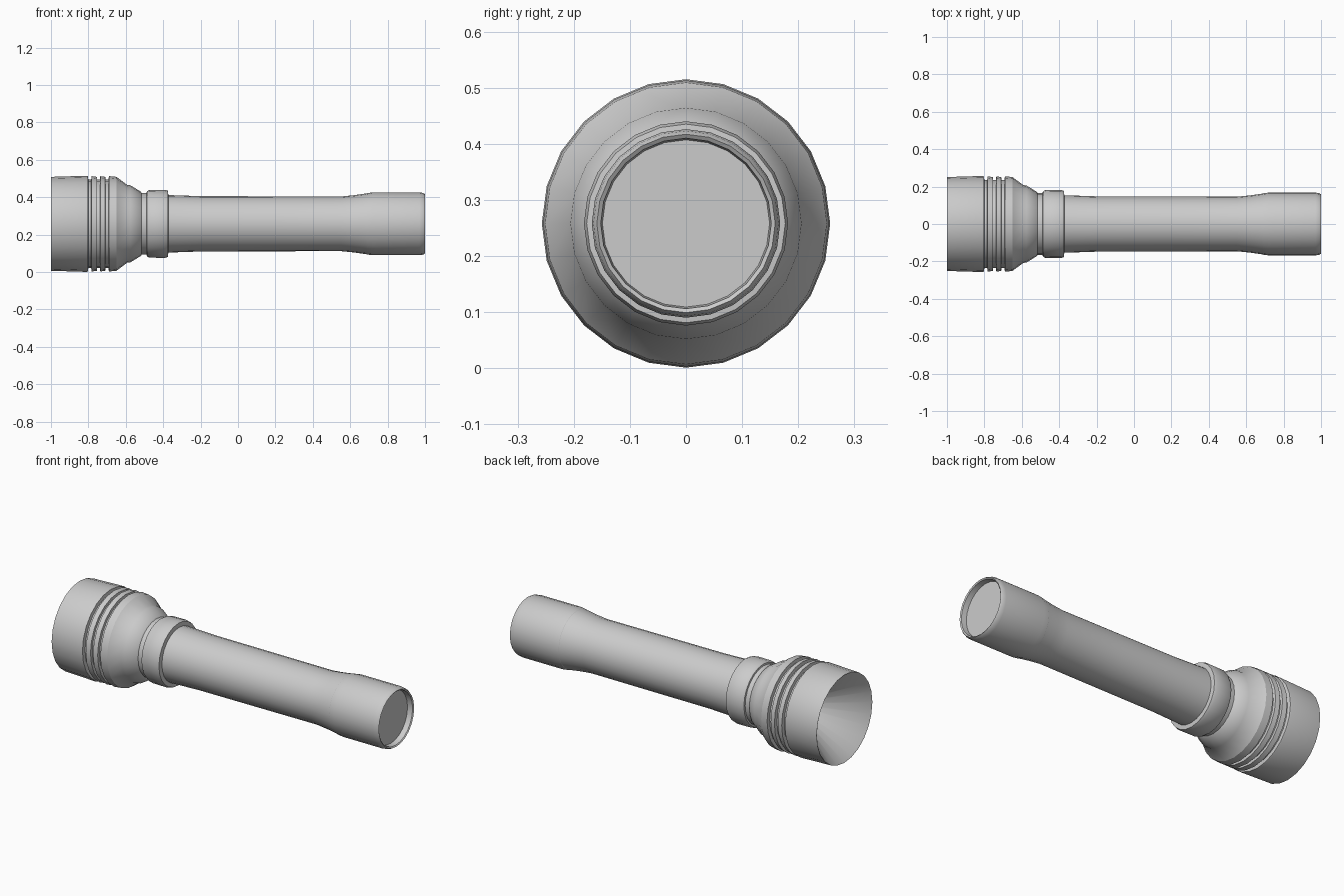
import bpy, bmesh, math

if "Cube" in bpy.data.objects:
    bpy.data.objects.remove(bpy.data.objects["Cube"])

AXIS_Z = 0.258
SIDES = 24


def lathe(name, profile, cap_start=False, cap_end=False):
    """Revolve (x, radius) points around the long axis."""
    bm = bmesh.new()
    rings = []
    for x, r in profile:
        rings.append([bm.verts.new((x, r * math.sin(2 * math.pi * i / SIDES),
                                    AXIS_Z + r * math.cos(2 * math.pi * i / SIDES)))
                      for i in range(SIDES)])
    for a, b in zip(rings, rings[1:]):
        for i in range(SIDES):
            j = (i + 1) % SIDES
            bm.faces.new((a[i], a[j], b[j], b[i]))
    if cap_start:
        bm.faces.new(rings[0])
    if cap_end:
        bm.faces.new(rings[-1])
    bmesh.ops.recalc_face_normals(bm, faces=bm.faces)
    mesh = bpy.data.meshes.new(name)
    bm.to_mesh(mesh)
    bm.free()
    obj = bpy.data.objects.new(name, mesh)
    bpy.context.collection.objects.link(obj)
    bpy.ops.object.select_all(action='DESELECT')
    obj.select_set(True)
    bpy.context.view_layer.objects.active = obj
    bpy.ops.object.shade_smooth_by_angle(angle=math.radians(30))
    return obj


# Head: hollow reflector, bezel, cooling grooves and tapered shoulder
head = [(-0.70, 0.035), (-0.998, 0.247), (-1.0, 0.251), (-0.81, 0.257), (-0.803, 0.255)]
for start, end in ((-0.782, -0.755), (-0.736, -0.710), (-0.690, -0.650)):
    head += [(start - 0.018, 0.236), (start - 0.003, 0.236), (start, 0.255), (end, 0.251)]
head += [(-0.592, 0.208), (-0.575, 0.206), (-0.52, 0.172), (-0.515, 0.165), (-0.48, 0.165)]
lathe("head", head, cap_start=True)

# Switch collar behind the head
lathe("collar", [(-0.49, 0.160), (-0.487, 0.174), (-0.475, 0.181), (-0.39, 0.182),
                 (-0.375, 0.177), (-0.372, 0.150)])

# Battery tube flaring towards the tail
lathe("battery_tube", [(-0.38, 0.154), (-0.20, 0.148), (0.20, 0.147), (0.55, 0.146),
                       (0.62, 0.153), (0.69, 0.163)])

# Tail cap with recessed end disc
lathe("tail_cap", [(0.685, 0.160), (0.69, 0.164), (0.72, 0.168), (0.97, 0.168), (0.99, 0.165),
                   (1.0, 0.159), (0.995, 0.152), (0.965, 0.149)], cap_end=True)
